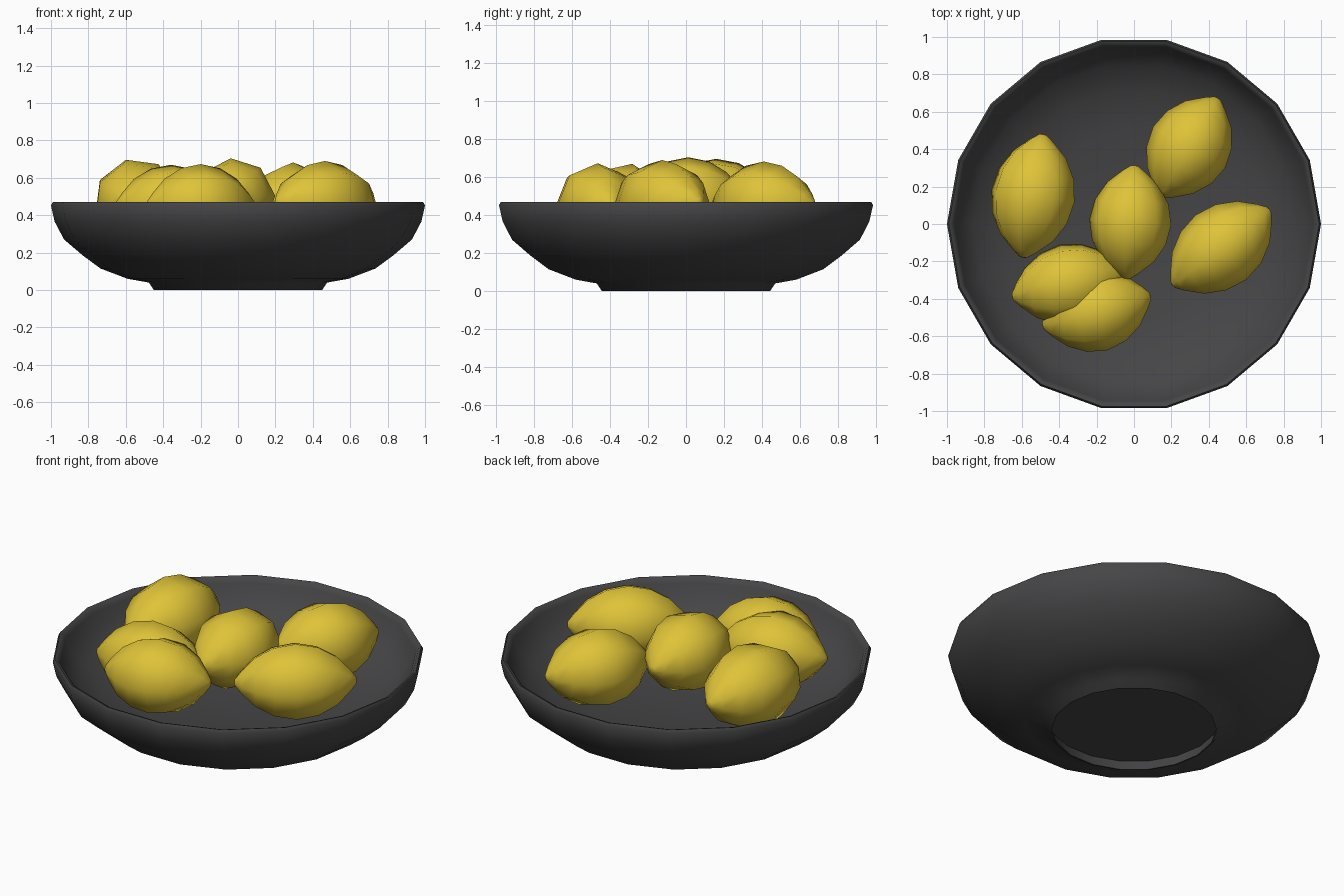
import bpy, bmesh, math
from mathutils import Matrix, Vector

if "Cube" in bpy.data.objects:
    bpy.data.objects.remove(bpy.data.objects["Cube"])


def material(name, color):
    m = bpy.data.materials.new(name)
    m.diffuse_color = (*color, 1)
    m.use_nodes = True
    m.node_tree.nodes["Principled BSDF"].inputs["Base Color"].default_value = m.diffuse_color
    return m


def lathe(name, profile, sides, mat, smooth_angle):
    """Spin an (r, z) profile about z."""
    bm = bmesh.new()
    verts = [bm.verts.new((r, 0, z)) for r, z in profile]
    edges = [bm.edges.new(pair) for pair in zip(verts, verts[1:])]
    bmesh.ops.spin(bm, geom=verts + edges, cent=(0, 0, 0), axis=(0, 0, 1),
                   angle=math.tau, steps=sides, use_merge=True)
    bmesh.ops.remove_doubles(bm, verts=bm.verts, dist=1e-4)
    bmesh.ops.recalc_face_normals(bm, faces=bm.faces)
    mesh = bpy.data.meshes.new(name)
    bm.to_mesh(mesh)
    bm.free()
    mesh.materials.append(mat)
    obj = bpy.data.objects.new(name, mesh)
    bpy.context.collection.objects.link(obj)
    bpy.ops.object.select_all(action='DESELECT')
    obj.select_set(True)
    bpy.context.view_layer.objects.active = obj
    bpy.ops.object.shade_smooth_by_angle(angle=math.radians(smooth_angle))
    return obj


dark = material("dark_glaze", (0.06, 0.06, 0.063))
yellow = material("lemon_skin", (0.74, 0.55, 0.04))

# Bowl: recessed foot, outer curve, rim, then the shallow inside
lathe("bowl", [
    (0, 0.065), (0.465, 0.065), (0.442, 0), (0.45, 0), (0.477, 0.04),
    (0.59, 0.06), (0.735, 0.115), (0.83, 0.185), (0.93, 0.27),
    (0.98, 0.365), (1.0, 0.452), (0.99, 0.47), (0.975, 0.465),
    (0.96, 0.44), (0.935, 0.38), (0.86, 0.30), (0.72, 0.225),
    (0.5, 0.17), (0, 0.15)], 18, dark, 60)

# Lemons: x, y, z of the centre, heading and roll in degrees, length, radius
lemons = [
    (-0.54, 0.15, 0.472, 81, -15, 0.67, 0.232),
    (-0.02, 0.01, 0.485, 86, -5, 0.61, 0.22),
    (0.465, -0.125, 0.47, 38, 0, 0.66, 0.22),
    (0.295, 0.41, 0.46, 60, 0, 0.61, 0.222),
    (-0.35, -0.32, 0.455, 13, -10, 0.62, 0.218),
    (-0.20, -0.465, 0.455, 16, 0, 0.60, 0.218),
]
# Half outline as fractions of radius and half length, mirrored for the other end
half = [(0, 1), (0.09, 0.99), (0.29, 0.89), (0.64, 0.67), (0.9, 0.36)]
outline = half + [(1, 0)] + [(r, -s) for r, s in reversed(half)]
for i, (x, y, z, heading, roll, length, radius) in enumerate(lemons, 1):
    lemon = lathe(f"lemon_{i}", [(r * radius, s * length / 2) for r, s in outline],
                  8, yellow, 60)
    lemon.matrix_world = (Matrix.Translation(Vector((x, y, z)))
                          @ Matrix.Rotation(math.radians(heading), 4, 'Z')
                          @ Matrix.Rotation(math.radians(90), 4, 'Y')
                          @ Matrix.Rotation(math.radians(roll), 4, 'Z'))
